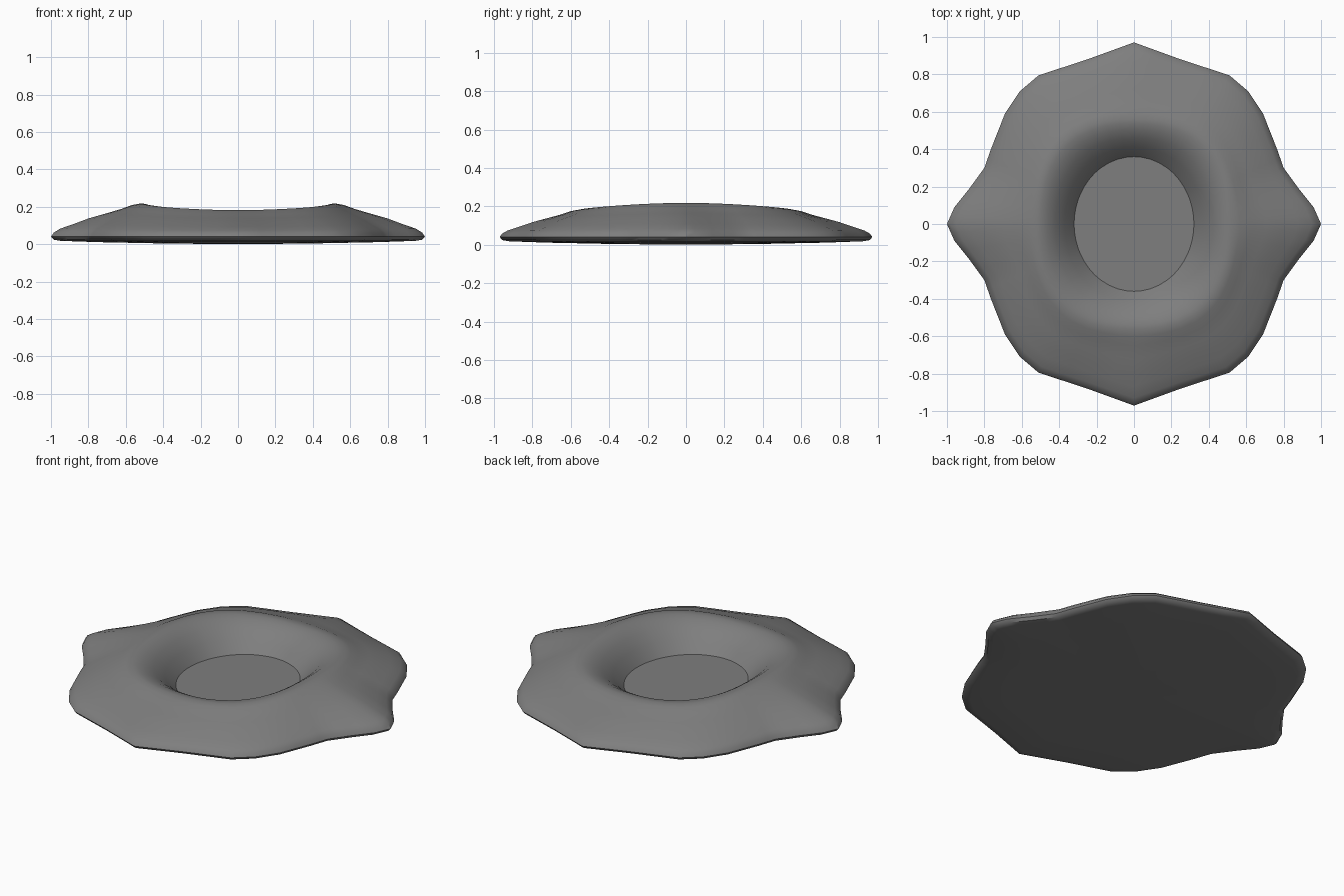
import bpy, bmesh, math

if "Cube" in bpy.data.objects:
    bpy.data.objects.remove(bpy.data.objects["Cube"])

# One quadrant of the wavy outer outline, from +x round to +y
QUAD = [(1.0, 0), (0.96, 0.09), (0.88, 0.19), (0.80, 0.30), (0.765, 0.40), (0.69, 0.59),
        (0.61, 0.71), (0.51, 0.795), (0.25, 0.88), (0, 0.971)]
# Fraction across and fraction of height: outer slope (edge to crest), inner wall (crest to floor)
SLOPE = [(0, 0), (0.03, 0.12), (0.10, 0.24), (0.25, 0.38), (0.42, 0.55), (0.60, 0.69),
         (0.78, 0.83), (0.90, 0.95), (1, 1)]
WALL = [(0.12, 0.985), (0.28, 0.92), (0.5, 0.74), (0.75, 0.42), (1, 0)]
EDGE_Z, FLOOR_Z = 0.04, 0.05


def full_outline():
    q = []
    for a, b in zip(QUAD, QUAD[1:]):
        q += [a, ((a[0] + b[0]) / 2, (a[1] + b[1]) / 2)]
    q.append(QUAD[-1])
    half = q + [(-x, y) for x, y in reversed(q[:-1])]
    return half + [(x, -y) for x, y in reversed(half[1:-1])]


def crest(a):
    # Squarish rim, highest at the left and right
    c, s = abs(math.cos(a)), abs(math.sin(a))
    r = ((c / 0.52) ** 2.5 + (s / 0.56) ** 2.5) ** (-1 / 2.5)
    return r * math.cos(a), r * math.sin(a), 0.182 + 0.036 * c * c


def floor_edge(a):
    return 0.32 * math.cos(a), 0.36 * math.sin(a), FLOOR_Z


def mix(p, q, t, h):
    return (p[0] + (q[0] - p[0]) * t, p[1] + (q[1] - p[1]) * t, p[2] + (q[2] - p[2]) * h)


outline = full_outline()
angles = [math.atan2(y, x) for x, y in outline]
rings = []

# Shallow bowl underside and rounded lip
for k, z in ((0.4, 0.004), (0.75, 0.011), (0.95, 0.018), (0.985, 0.024)):
    rings.append([(x * k, y * k, z) for x, y in outline])
# Outer slope
for t, h in SLOPE:
    rings.append([mix((x, y, EDGE_Z), crest(a), t, h) for (x, y), a in zip(outline, angles)])
# Inner wall down to the floor
for t, h in WALL:
    rings.append([mix(crest(a), floor_edge(a), t, 1 - h) for a in angles])

bm = bmesh.new()
loops = [[bm.verts.new(p) for p in ring] for ring in rings]
n = len(outline)
for lo, hi in zip(loops, loops[1:]):
    for i in range(n):
        j = (i + 1) % n
        bm.faces.new((lo[i], lo[j], hi[j], hi[i]))
# Flat crater floor and underside centre
bm.faces.new(loops[-1])
base = bm.verts.new((0, 0, 0))
for i in range(n):
    bm.faces.new((base, loops[0][(i + 1) % n], loops[0][i]))
bmesh.ops.recalc_face_normals(bm, faces=bm.faces)

mesh = bpy.data.meshes.new("crater")
bm.to_mesh(mesh)
bm.free()
crater = bpy.data.objects.new("crater", mesh)
bpy.context.collection.objects.link(crater)

rock = bpy.data.materials.new("grey rock")
rock.diffuse_color = (0.21, 0.21, 0.21, 1)
rock.use_nodes = True
rock.node_tree.nodes["Principled BSDF"].inputs["Base Color"].default_value = rock.diffuse_color
mesh.materials.append(rock)

bpy.context.view_layer.objects.active = crater
crater.select_set(True)
bpy.ops.object.shade_smooth_by_angle(angle=math.radians(40))
